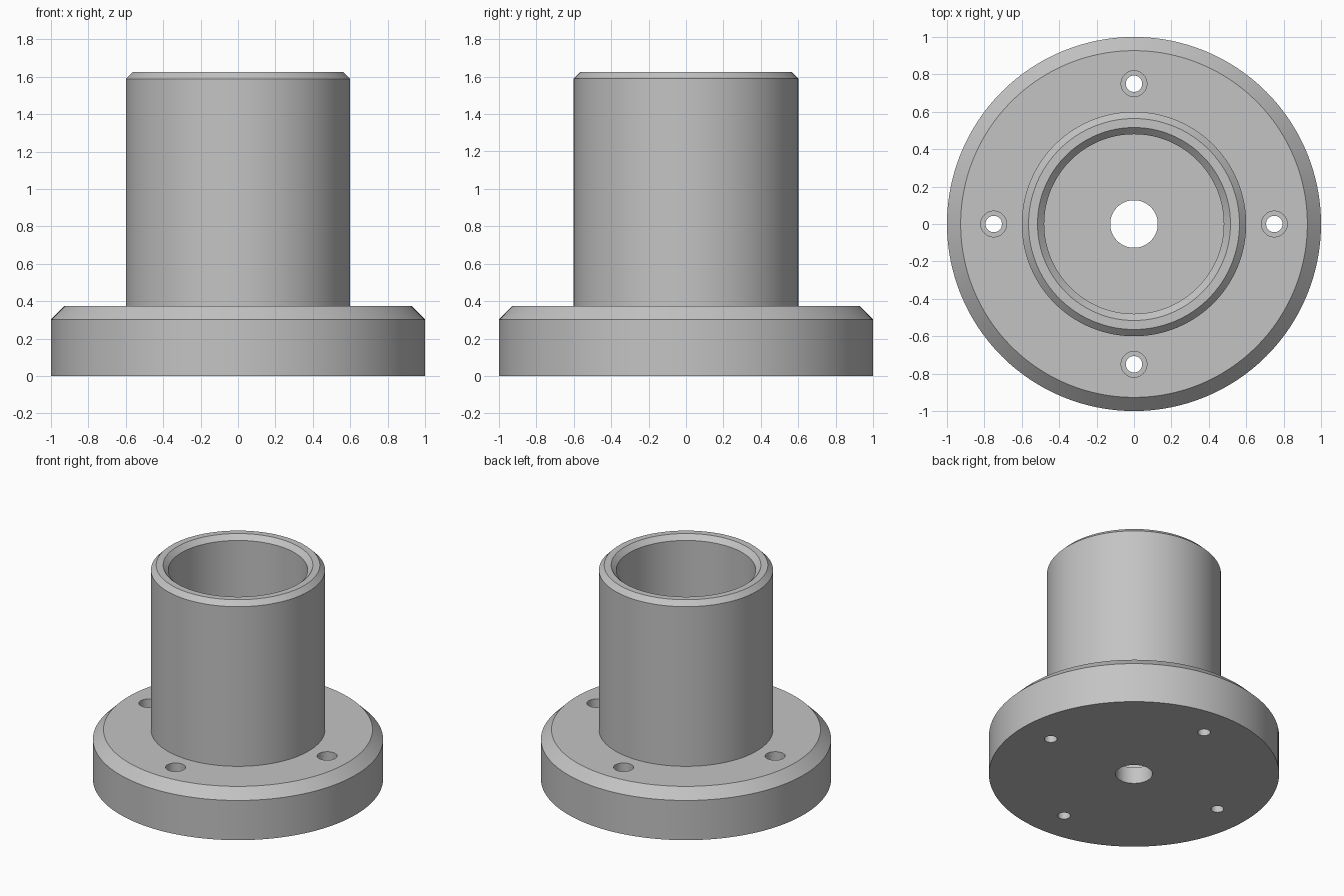
import bpy
import bmesh
from math import cos, sin, pi, radians
from mathutils import Matrix, Vector

cube = bpy.data.objects.get("Cube")
if cube:
    bpy.data.objects.remove(cube, do_unlink=True)

# Plain metal grey
grey = bpy.data.materials.new("metal_grey")
grey.use_nodes = True
colour = (0.55, 0.55, 0.55, 1)
grey.diffuse_color = colour
grey.node_tree.nodes["Principled BSDF"].inputs["Base Color"].default_value = colour


def lathe(name, profile, steps):
    """Revolve a closed (radius, z) outline around the z axis."""
    bm = bmesh.new()
    verts = [bm.verts.new((r, 0, z)) for r, z in profile]
    edges = [bm.edges.new((v, verts[(i + 1) % len(verts)])) for i, v in enumerate(verts)]
    bmesh.ops.spin(bm, geom=verts + edges, cent=(0, 0, 0), axis=(0, 0, 1),
                   angle=2 * pi, steps=steps, use_merge=True)
    bmesh.ops.remove_doubles(bm, verts=bm.verts, dist=0.0001)
    bmesh.ops.dissolve_degenerate(bm, edges=bm.edges, dist=0.0001)
    bmesh.ops.recalc_face_normals(bm, faces=bm.faces)
    mesh = bpy.data.meshes.new(name)
    bm.to_mesh(mesh)
    bm.free()
    mesh.materials.append(grey)
    obj = bpy.data.objects.new(name, mesh)
    bpy.context.collection.objects.link(obj)
    return obj


# Flange, tube and bore share one turned outline
height, flange_top, floor = 1.625, 0.375, 0.125
tube_r, bore_r, hole_r = 0.6, 0.48, 0.127
big, small = 0.073, 0.036  # chamfer widths
body = lathe("flanged_sleeve", [
    (hole_r, 0), (1, 0), (1, flange_top - big), (1 - big, flange_top),
    (tube_r, flange_top), (tube_r, height - small), (tube_r - small, height),
    (bore_r + small, height), (bore_r, height - small), (bore_r, floor),
    (hole_r, floor)], 128)

# Four counterbored bolt holes
screw_r, head_r, seat = 0.044, 0.069, flange_top - 0.1
for i in range(4):
    cutter = lathe("bolt_hole_cutter", [
        (0, -0.1), (screw_r, -0.1), (screw_r, seat), (head_r, seat),
        (head_r, flange_top + 0.1), (0, flange_top + 0.1)], 48)
    a = i * pi / 2
    cutter.data.transform(Matrix.Translation(Vector((0.75 * cos(a), 0.75 * sin(a), 0))))
    cutter.hide_render = True
    cut = body.modifiers.new("bolt_hole", "BOOLEAN")
    cut.operation = "DIFFERENCE"
    cut.solver = "EXACT"
    cut.object = cutter
    bpy.context.view_layer.objects.active = body
    bpy.ops.object.modifier_apply(modifier=cut.name)
    bpy.data.objects.remove(cutter, do_unlink=True)

# Smooth walls with crisp chamfer edges
bpy.ops.object.select_all(action="DESELECT")
body.select_set(True)
bpy.context.view_layer.objects.active = body
bpy.ops.object.shade_smooth_by_angle(angle=radians(30))
